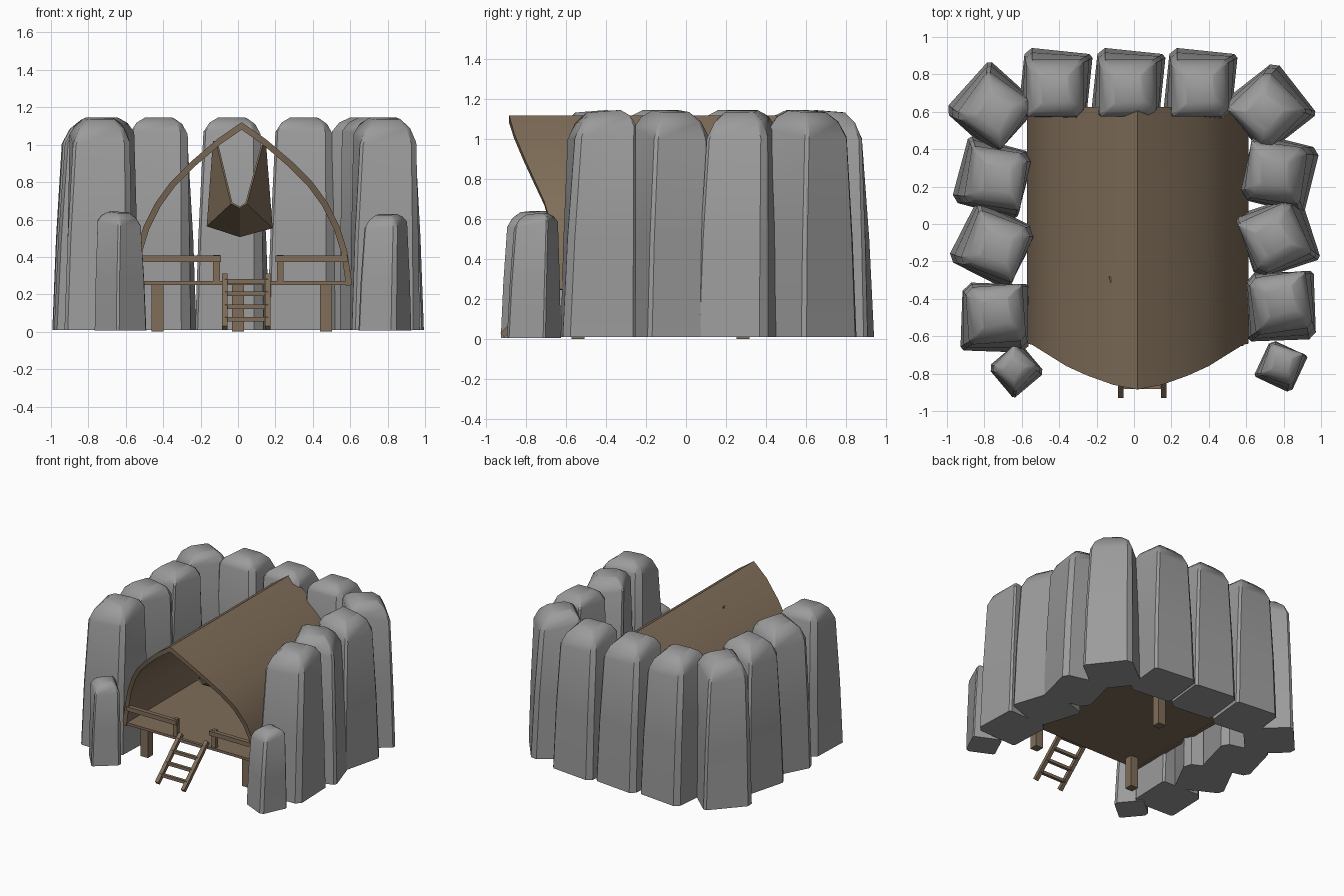
import bpy, bmesh, math
from mathutils import Vector, Matrix

cube = bpy.data.objects.get("Cube")
if cube:
    bpy.data.objects.remove(cube, do_unlink=True)


def material(name, rgb):
    m = bpy.data.materials.new(name)
    m.use_nodes = True
    m.diffuse_color = (*rgb, 1)
    bsdf = next(n for n in m.node_tree.nodes if n.type == 'BSDF_PRINCIPLED')
    bsdf.inputs["Base Color"].default_value = (*rgb, 1)
    bsdf.inputs["Roughness"].default_value = 0.9
    return m


STONE = material("grey stone", (0.33, 0.33, 0.33))
WOOD = material("brown wood", (0.215, 0.155, 0.1))


def finish(name, bm, mat, smooth=None, thickness=0):
    mesh = bpy.data.meshes.new(name)
    bm.to_mesh(mesh)
    bm.free()
    obj = bpy.data.objects.new(name, mesh)
    bpy.context.collection.objects.link(obj)
    mesh.materials.append(mat)
    bpy.ops.object.select_all(action='DESELECT')
    obj.select_set(True)
    bpy.context.view_layer.objects.active = obj
    if thickness:
        mod = obj.modifiers.new("thickness", 'SOLIDIFY')
        mod.thickness = thickness
        mod.offset = -1
        mod.use_even_offset = True
        bpy.ops.object.modifier_apply(modifier=mod.name)
    if smooth:
        bpy.ops.object.shade_smooth_by_angle(angle=math.radians(smooth))


def box(name, centre, size):
    bm = bmesh.new()
    bmesh.ops.create_cube(bm, size=1, matrix=Matrix.Translation(centre) @ Matrix.Diagonal((*size, 1)))
    finish(name, bm, WOOD)


def beam(name, a, b, width):
    a, b = Vector(a), Vector(b)
    turn = (b - a).to_track_quat('Z', 'X').to_matrix().to_4x4()
    bm = bmesh.new()
    bmesh.ops.create_cube(bm, size=1, matrix=Matrix.Translation((a + b) / 2) @ turn
                          @ Matrix.Diagonal((width, width, (b - a).length, 1)))
    finish(name, bm, WOOD)


def rock_ring(bm, half, z, twist, tilt, shift):
    # square outline with unequal corner cuts, rising towards local +y
    ring = []
    for k, cut in enumerate((0.08, 0.25, 0.1, 0.2)):
        for u, v in ((1, 1 - cut), (1 - cut, 1)):
            p = Matrix.Rotation(math.radians(90 * k + twist), 2) @ Vector((u, v)) * half
            ring.append(bm.verts.new((p.x, p.y + shift, z + tilt * p.y)))
    return ring


def rock(name, x, y, angle, width=1, height=1):
    # the low shoulder points along local -y
    bm = bmesh.new()
    layers = [(0.182, 0.01, 0, 0, 0), (0.171, 0.5, 2, 0, 0.008), (0.153, 1.035, 6, 0.22, 0.018),
              (0.122, 1.1, 7, 0.14, 0.022), (0.075, 1.14, 8, 0.08, 0.026)]
    rings = [rock_ring(bm, *layer) for layer in layers]
    for low, high in zip(rings, rings[1:]):
        for i in range(8):
            j = (i + 1) % 8
            bm.faces.new((low[i], low[j], high[j], high[i]))
    bm.faces.new(rings[0][::-1])
    bm.faces.new(rings[-1])
    bmesh.ops.transform(bm, verts=bm.verts, matrix=Matrix.Translation((x, y, 0))
                        @ Matrix.Rotation(math.radians(angle), 4, 'Z')
                        @ Matrix.Diagonal((width, width, height, 1)))
    finish(name, bm, STONE, 36)


# Ring of standing stones, low shoulders turned outwards
for i, x in enumerate((-0.42, -0.03, 0.355)):
    rock(f"back_stone_{i + 1}", x, 0.745, 174)
rock("back_corner_stone_right", -0.76, 0.62, 228)
rock("back_corner_stone_left", 0.725, 0.62, 128)
for i, (x, y, a) in enumerate(((-0.755, 0.25, -105), (-0.755, -0.11, -117), (-0.74, -0.5, -2))):
    rock(f"right_stone_{i + 1}", x, y, a)
for i, (x, y, a) in enumerate(((0.775, 0.27, 76), (0.77, -0.07, 108), (0.785, -0.44, 2))):
    rock(f"left_stone_{i + 1}", x, y, a)
rock("small_front_stone_right", -0.63, -0.78, 40, 0.6, 0.56)
rock("small_front_stone_left", 0.785, -0.76, -25, 0.6, 0.55)

# Arched roof: half width, front edge and height at each step from ridge to eave
MID = 0.019
ARCH = [(0, -0.885, 1.12), (0.13, -0.86, 1.03), (0.27, -0.81, 0.91), (0.38, -0.76, 0.8),
        (0.46, -0.71, 0.69), (0.525, -0.67, 0.56), (0.565, -0.645, 0.43), (0.592, -0.64, 0.25)]
bm = bmesh.new()
path = [(-x, y, z) for x, y, z in ARCH[:0:-1]] + ARCH
edges = [(bm.verts.new((MID + x, y, z)), bm.verts.new((MID + x, 0.625, z))) for x, y, z in path]
for (a, b), (c, d) in zip(edges, edges[1:]):
    bm.faces.new((a, c, d, b))
finish("arched_roof", bm, WOOD, 30, 0.033)

# Floor and stilts
box("floor", (MID, -0.005, 0.26), (1.15, 1.26, 0.02))
for name, x, y in (("front_stilt_right", -0.43, -0.54), ("front_stilt_left", 0.47, -0.54),
                   ("back_stilt", 0.0, 0.285)):
    box(name, (x, y, 0.125), (0.065, 0.065, 0.25))

# Railings either side of the entrance
for side, post, end in (("right", -0.115, -0.53), ("left", 0.225, 0.585)):
    inner = post + math.copysign(0.025, MID - post)
    box(f"rail_{side}", ((inner + end) / 2, -0.635, 0.39), (abs(end - inner), 0.035, 0.035))
    box(f"rail_post_{side}", (post, -0.615, 0.335), (0.035, 0.03, 0.15))

# Ladder
foot, head = Vector((0, -0.92, 0.02)), Vector((0, -0.62, 0.3))
for side, x in (("right", -0.07), ("left", 0.16)):
    offset = Vector((x, 0, 0))
    beam(f"ladder_side_{side}", foot + offset, head + offset, 0.03)
for i in range(4):
    p = foot.lerp(head, 0.17 + 0.24 * i)
    beam(f"ladder_rung_{i + 1}", (-0.07, p.y, p.z), (0.16, p.y, p.z), 0.024)

# Hanging cloth seat, gathered at both top corners, sagging towards the back
front = [(-0.11, -0.33, 1.02), (-0.03, -0.46, 0.69), (0.01, -0.47, 0.67), (0.04, -0.46, 0.69), (0.13, -0.33, 1.02)]
back = [(-0.125, -0.28, 1.02), (-0.16, -0.2, 0.57), (0.01, -0.19, 0.515), (0.178, -0.2, 0.56), (0.14, -0.28, 1.02)]
bm = bmesh.new()
pairs = [(bm.verts.new(f), bm.verts.new(b)) for f, b in zip(front, back)]
for (a, b), (c, d) in zip(pairs, pairs[1:]):
    bm.faces.new((a, c, d, b))
finish("hanging_seat", bm, WOOD, 30, 0.01)
